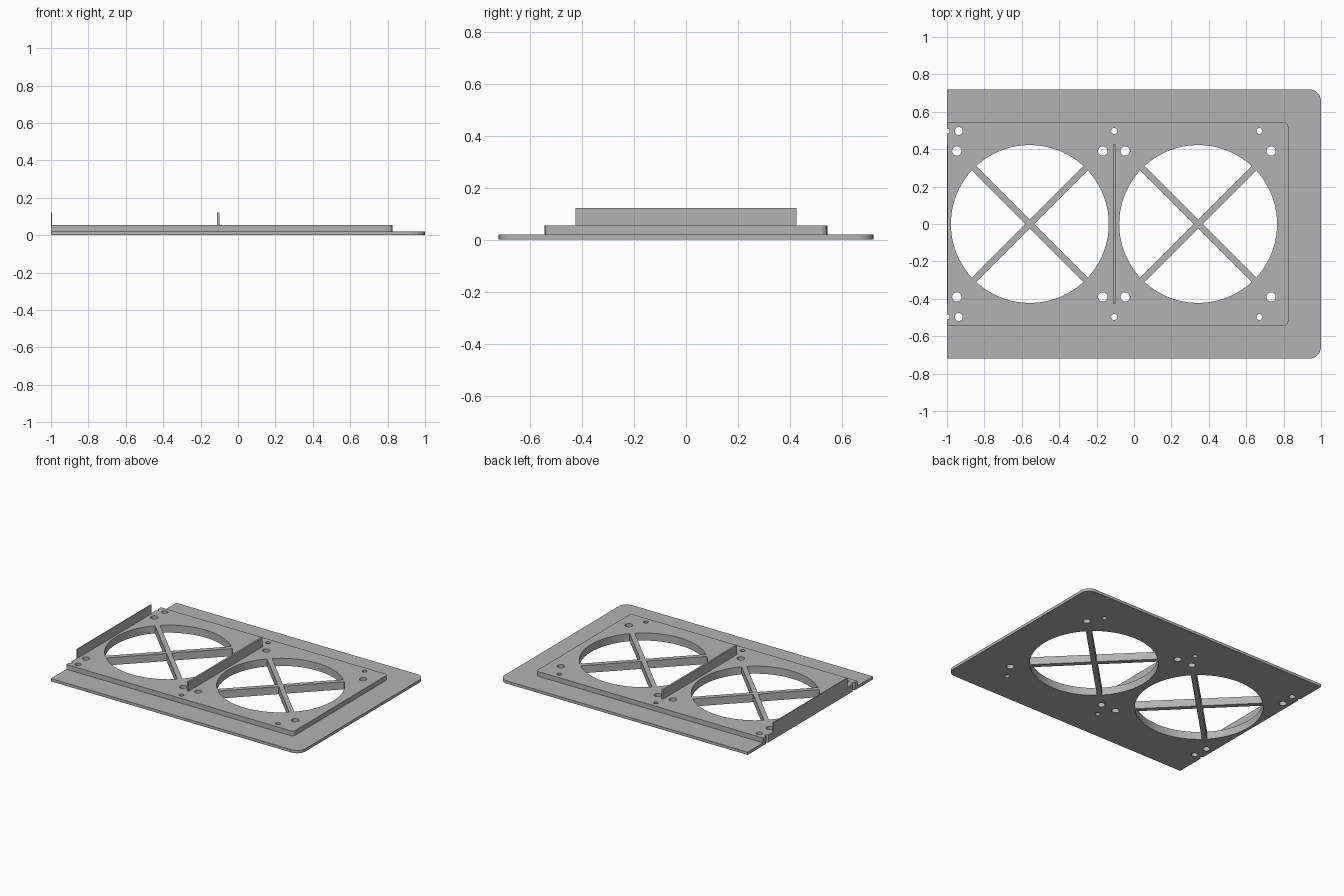
import bpy
import bmesh
from math import sin, cos, asin, radians, tau, sqrt

cube = bpy.data.objects.get("Cube")
if cube:
    bpy.data.objects.remove(cube, do_unlink=True)

grey = bpy.data.materials.new("plain grey")
grey.use_nodes = True
colour = (0.45, 0.45, 0.45, 1)
grey.diffuse_color = colour
grey.node_tree.nodes["Principled BSDF"].inputs["Base Color"].default_value = colour


def prism(bm, points, z0, z1):
    """Extrude a counter-clockwise outline from z0 to z1."""
    low = [bm.verts.new((x, y, z0)) for x, y in points]
    high = [bm.verts.new((x, y, z1)) for x, y in points]
    bm.faces.new(low[::-1])
    bm.faces.new(high)
    n = len(points)
    for i in range(n):
        j = (i + 1) % n
        bm.faces.new((low[i], low[j], high[j], high[i]))


def arc(cx, cy, r, start, end, steps):
    angles = [start + (end - start) * i / steps for i in range(steps + 1)]
    return [(cx + r * cos(a), cy + r * sin(a)) for a in angles]


def make(name, outlines, z0, z1):
    bm = bmesh.new()
    for points in outlines:
        prism(bm, points, z0, z1)
    mesh = bpy.data.meshes.new(name)
    bm.to_mesh(mesh)
    bm.free()
    mesh.materials.append(grey)
    ob = bpy.data.objects.new(name, mesh)
    bpy.context.collection.objects.link(ob)
    return ob


def plate_outline(x1, half, r):
    """Square on the -x side, rounded corners on the +x side."""
    return ([(-1, half), (-1, -half)]
            + arc(x1 - r, -half + r, r, -tau / 4, 0, 8)
            + arc(x1 - r, half - r, r, 0, tau / 4, 8))


def bar_outline(x0, x1, half):
    return [(x0, -half), (x1, -half), (x1, half), (x0, half)]


# Two stacked plates
base = make("base_plate", [plate_outline(1, 0.72, 0.065)], 0, 0.02)
raised = make("raised_plate", [plate_outline(0.825, 0.543, 0.025)], 0.02, 0.055)

# Fan openings: four sectors each, leaving diagonal cross spokes
FAN_R, SPOKE, SCREW = 0.422, 0.034, 0.39
cuts = []
holes = [(-0.937, 0.497, 0.021), (-0.106, 0.497, 0.016),
         (0.67, 0.497, 0.016), (-1.0, 0.497, 0.014)]
for cx in (-0.557, 0.343):
    spread = radians(45) - asin(SPOKE / 2 / FAN_R)
    for k in range(4):
        mid = k * tau / 4
        apex = SPOKE / sqrt(2)
        cuts.append([(cx + apex * cos(mid), apex * sin(mid))]
                    + arc(cx, 0, FAN_R, mid - spread, mid + spread, 20))
    holes += [(cx + s * SCREW, SCREW, 0.025) for s in (-1, 1)]

# Screw holes, mirrored front to back
for x, y, r in holes:
    for side in (-1, 1):
        cuts.append(arc(x, side * y, r, 0, tau, 24)[:-1])

cutter = make("opening_cutter", cuts, -0.1, 0.2)
cutter.hide_render = True
for plate in (base, raised):
    mod = plate.modifiers.new("openings", 'BOOLEAN')
    mod.operation = 'DIFFERENCE'
    mod.solver = 'EXACT'
    mod.object = cutter
    bpy.context.view_layer.objects.active = plate
    bpy.ops.object.modifier_apply(modifier=mod.name)
bpy.data.objects.remove(cutter, do_unlink=True)

# Upright walls beside the openings
make("middle_divider", [bar_outline(-0.113, -0.1, 0.425)], 0.055, 0.122)
make("edge_divider", [bar_outline(-1, -0.994, 0.425)], 0.055, 0.122)
